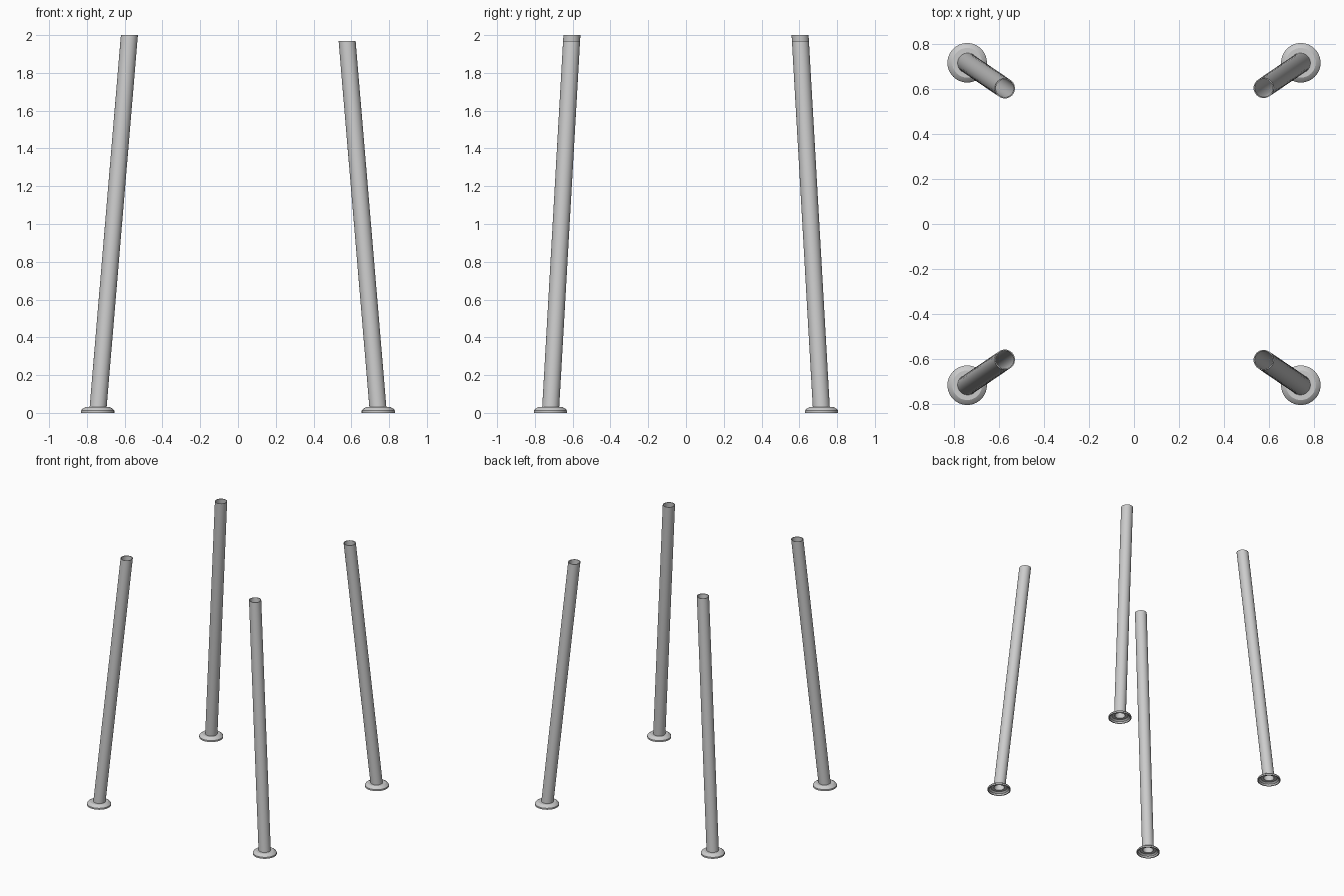
import bpy
import bmesh
from math import cos, sin, tau, radians

SEGMENTS = 40
TUBE_R, WALL = 0.045, 0.005
FOOT_R, FOOT_H = 0.088, 0.03
BASE_X, BASE_Y = 0.743, 0.718
LEAN_X, LEAN_Y = 0.084, 0.057   # inward drift per unit of height

if "Cube" in bpy.data.objects:
    bpy.data.objects.remove(bpy.data.objects["Cube"], do_unlink=True)


def revolve(name, profile, place):
    """Spin a closed (radius, height) profile into a ring-shaped solid."""
    bm = bmesh.new()
    rings = []
    for r, z in profile:
        rings.append([bm.verts.new(place(r * cos(tau * i / SEGMENTS),
                                         r * sin(tau * i / SEGMENTS), z))
                      for i in range(SEGMENTS)])
    for a, b in zip(rings, rings[1:] + rings[:1]):
        for i in range(SEGMENTS):
            j = (i + 1) % SEGMENTS
            bm.faces.new((a[i], a[j], b[j], b[i]))
    bmesh.ops.recalc_face_normals(bm, faces=bm.faces)
    mesh = bpy.data.meshes.new(name)
    bm.to_mesh(mesh)
    bm.free()
    obj = bpy.data.objects.new(name, mesh)
    bpy.context.collection.objects.link(obj)
    bpy.ops.object.select_all(action='DESELECT')
    obj.select_set(True)
    bpy.context.view_layer.objects.active = obj
    bpy.ops.object.shade_smooth_by_angle(angle=radians(30))
    return obj


# Flanged foot: short rim, sloped shoulder, hollow underside
foot_profile = [
    (FOOT_R, 0), (FOOT_R, 0.012), (0.082, 0.02), (0.066, FOOT_H),
    (TUBE_R - WALL, FOOT_H), (TUBE_R - WALL, 0.022), (0.062, 0.022),
    (0.076, 0.012), (0.08, 0),
]

for side, sx, top in (("left", 1, 1.97), ("right", -1, 2.0)):
    for end, sy in (("front", -1), ("back", 1)):
        def upright(x, y, z):
            return (sx * BASE_X + x, sy * BASE_Y + y, z)

        # Tubes slant inward while their ends stay level
        def leaning(x, y, z):
            return (sx * (BASE_X - LEAN_X * z) + x,
                    sy * (BASE_Y - LEAN_Y * z) + y, z)

        revolve(f"{end}_{side}_foot", foot_profile, upright)
        bottom = FOOT_H - 0.008
        tube_profile = [(TUBE_R, bottom), (TUBE_R, top),
                        (TUBE_R - WALL, top), (TUBE_R - WALL, bottom)]
        revolve(f"{end}_{side}_tube_leg", tube_profile, leaning)
